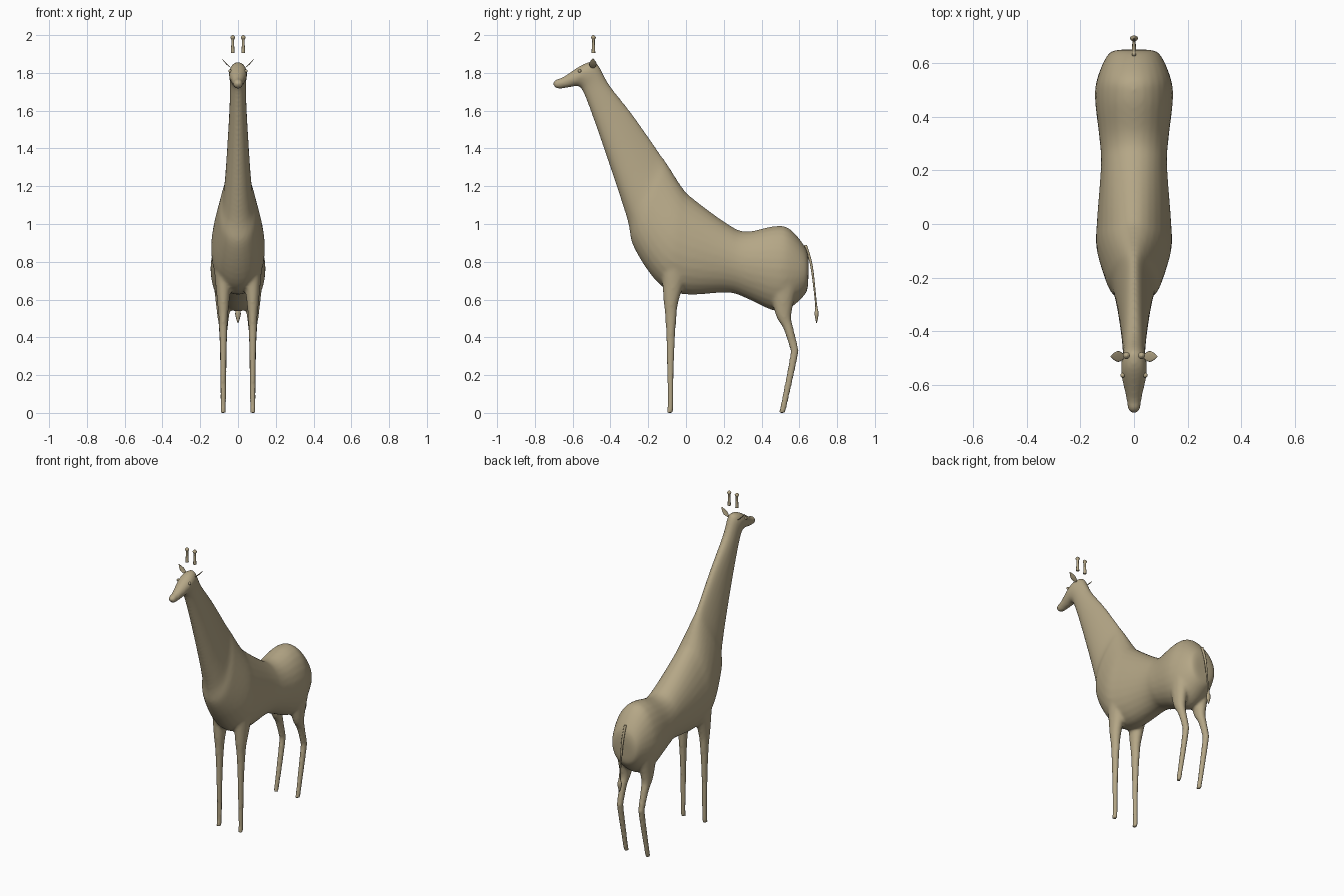
import bpy, bmesh, math
from mathutils import Vector

if "Cube" in bpy.data.objects:
    bpy.data.objects.remove(bpy.data.objects["Cube"])

tan = bpy.data.materials.new("tan_hide")
tan.diffuse_color = (0.46, 0.385, 0.24, 1)
tan.use_nodes = True
tan.node_tree.nodes["Principled BSDF"].inputs["Base Color"].default_value = tan.diffuse_color


def spline(rows, steps):
    """Smooth Catmull-Rom interpolation through rows of numbers."""
    out = []
    for i in range(len(rows) - 1):
        p0, p1 = rows[max(i - 1, 0)], rows[i]
        p2, p3 = rows[i + 1], rows[min(i + 2, len(rows) - 1)]
        for s in range(steps):
            t = s / steps
            out.append([0.5 * (2 * b + (c - a) * t + (2 * a - 5 * b + 4 * c - d) * t * t
                               + (3 * b - a - 3 * c + d) * t ** 3)
                        for a, b, c, d in zip(p0, p1, p2, p3)])
    return out + [list(rows[-1])]


def skin(bm, rings):
    """Bridge rings of points into a closed tube."""
    loops = [[bm.verts.new(p) for p in ring] for ring in rings]
    n = len(loops[0])
    for a, b in zip(loops, loops[1:]):
        for i in range(n):
            bm.faces.new((a[i], a[(i + 1) % n], b[(i + 1) % n], b[i]))
    bm.faces.new(loops[0][::-1])
    bm.faces.new(loops[-1])


def trunk_rings(rows, sides=28):
    """Rings from top (y, z), bottom (y, z) and half width; the neck narrows to a crest."""
    rings = []
    for ty, tz, by, bz, w in spline(rows, 6):
        top, bot = Vector((0, ty, tz)), Vector((0, by, bz))
        crest = max(0, 0.33 * (1 - abs(tz - 1.38) / 0.4))
        ring = []
        for i in range(sides):
            a = math.tau * i / sides
            p = (top + bot) / 2 + (top - bot) / 2 * math.cos(a)
            p.x = w * math.sin(a) * (1 - crest * math.cos(a))
            ring.append(p)
        rings.append(ring)
    return rings


def column_rings(rows, x=0.0, sides=14, steps=5):
    """Level rings at a fixed x from z, y, half width, half depth."""
    return [[(x + rx * math.cos(math.tau * i / sides),
              y + ry * math.sin(math.tau * i / sides), z) for i in range(sides)]
            for z, y, rx, ry in spline(rows, steps)]


def finish(name, bm):
    bmesh.ops.recalc_face_normals(bm, faces=bm.faces)
    for f in bm.faces:
        f.smooth = True
    me = bpy.data.meshes.new(name)
    bm.to_mesh(me)
    bm.free()
    me.materials.append(tan)
    ob = bpy.data.objects.new(name, me)
    bpy.context.collection.objects.link(ob)
    return ob


# Rump and barrel, then neck, then head
barrel = [
    (0.650, 0.79, 0.647, 0.70, 0.05),
    (0.635, 0.87, 0.632, 0.63, 0.095),
    (0.55, 0.973, 0.54, 0.548, 0.136),
    (0.47, 0.989, 0.46, 0.543, 0.145),
    (0.32, 0.96, 0.32, 0.607, 0.129),
    (0.22, 1.0, 0.22, 0.637, 0.123),
    (0.03, 1.14, 0.0, 0.627, 0.137),
]
neck = [
    (-0.025, 1.20, -0.14, 0.68, 0.137),
    (-0.095, 1.31, -0.275, 0.875, 0.10),
    (-0.14, 1.375, -0.315, 1.04, 0.072),
    (-0.28, 1.575, -0.445, 1.43, 0.051),
    (-0.405, 1.735, -0.54, 1.69, 0.042),
]
head = [
    (-0.465, 1.842, -0.575, 1.73, 0.047),
    (-0.50, 1.857, -0.585, 1.729, 0.048),
    (-0.55, 1.843, -0.60, 1.727, 0.045),
    (-0.65, 1.779, -0.655, 1.717, 0.028),
    (-0.687, 1.766, -0.69, 1.719, 0.024),
    (-0.702, 1.754, -0.702, 1.734, 0.012),
]
front_leg = [
    (0.0, -0.087, 0.016, 0.02), (0.05, -0.082, 0.015, 0.017),
    (0.3, -0.082, 0.018, 0.02), (0.5, -0.080, 0.025, 0.030),
    (0.6, -0.078, 0.034, 0.042), (0.82, -0.05, 0.055, 0.085),
]
hind_leg = [
    (0.0, 0.507, 0.016, 0.019), (0.05, 0.520, 0.015, 0.018),
    (0.3, 0.571, 0.019, 0.021), (0.35, 0.570, 0.020, 0.023),
    (0.45, 0.541, 0.024, 0.028), (0.53, 0.515, 0.034, 0.045),
    (0.74, 0.52, 0.058, 0.09),
]
bm = bmesh.new()
skin(bm, trunk_rings(barrel + neck + head))
for x in (-0.078, 0.078):
    skin(bm, column_rings(front_leg, x))
    skin(bm, column_rings(hind_leg, x))
body = finish("body", bm)

# Fuse legs and trunk into one continuous soft surface
fuse = body.modifiers.new("fuse", 'REMESH')
fuse.mode = 'VOXEL'
fuse.voxel_size = 0.009
fuse.use_smooth_shade = True
soft = body.modifiers.new("soften", 'SMOOTH')
soft.factor = 0.5
soft.iterations = 8

# Tail with tuft
bm = bmesh.new()
skin(bm, column_rings([
    (0.89, 0.632, 0.008, 0.008), (0.78, 0.664, 0.007, 0.007),
    (0.58, 0.688, 0.005, 0.005), (0.525, 0.691, 0.015, 0.011),
    (0.475, 0.691, 0.002, 0.002)], sides=10))
finish("tail", bm)

for s, label in ((-1, "left"), (1, "right")):
    # Horn stalk with round knob
    bm = bmesh.new()
    stalk = [(1.905, 0.010), (1.925, 0.009), (1.972, 0.007),
             (1.988, 0.013), (2.0, 0.003)]
    skin(bm, column_rings([(z, -0.49, r, r) for z, r in stalk], s * 0.028, 12, 4))
    finish(label + "_horn", bm)

    # Thin leaf-shaped ear, curving upward and outward
    bm = bmesh.new()
    rings = []
    for j in range(13):
        u = j / 12
        r = 0.001 + 0.019 * math.sin(math.pi * (0.1 + 0.9 * u))
        x, z = 0.036 + 0.051 * u, 1.826 + 0.04 * u + 0.011 * u * u
        ring = []
        for i in range(12):
            a = math.tau * i / 12
            t = 0.1 * r * math.sin(a)
            ring.append((s * (x - t), -0.493 + r * math.cos(a), z + t))
        rings.append(ring)
    skin(bm, rings)
    finish(label + "_ear", bm)

    # Eye
    bm = bmesh.new()
    bmesh.ops.create_uvsphere(bm, u_segments=12, v_segments=8, radius=0.009)
    bmesh.ops.translate(bm, verts=bm.verts, vec=(s * 0.042, -0.563, 1.81))
    finish(label + "_eye", bm)
